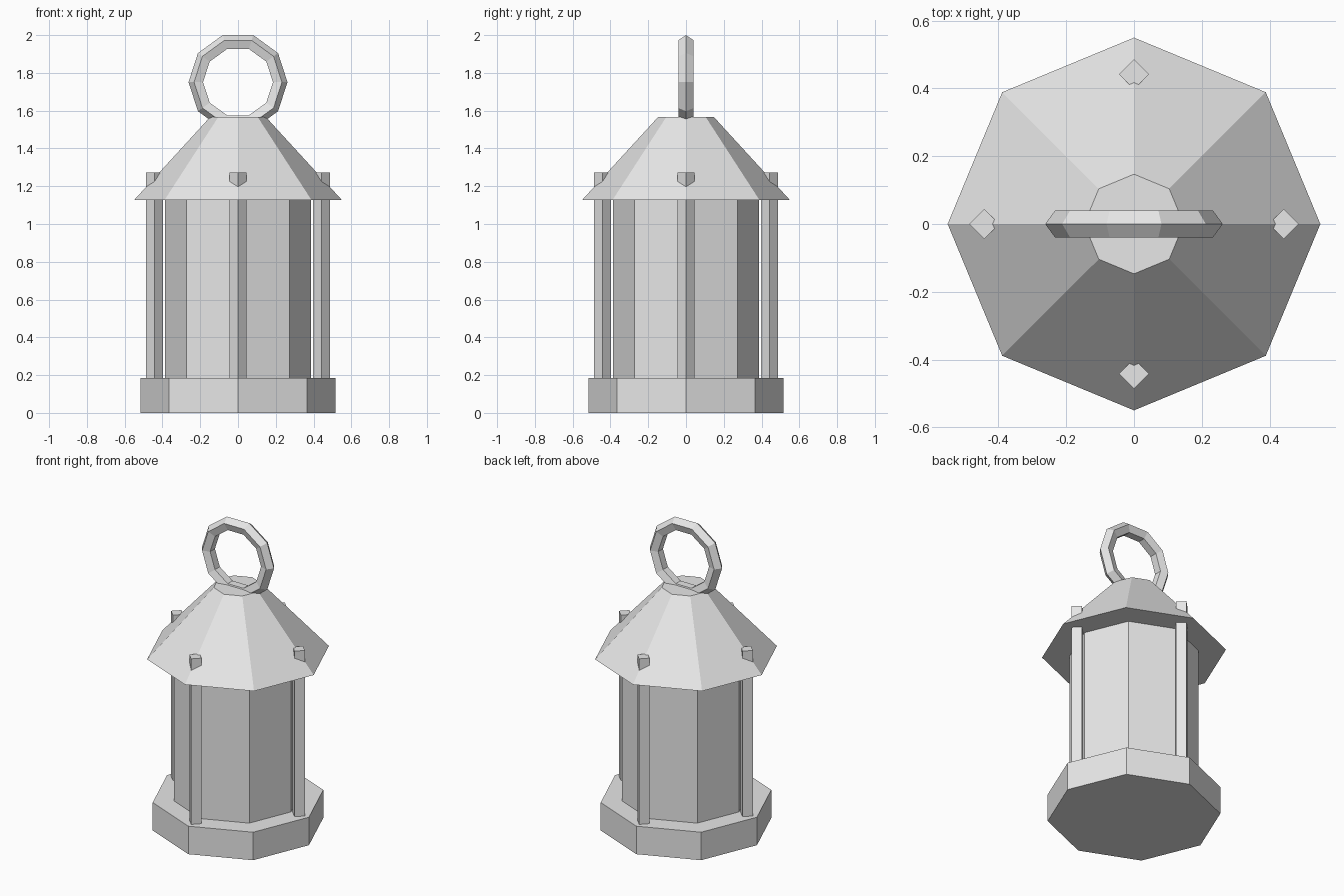
import bpy
import bmesh
import math
from mathutils import Matrix

if "Cube" in bpy.data.objects:
    bpy.data.objects.remove(bpy.data.objects["Cube"])

metal = bpy.data.materials.new("light_grey")
metal.diffuse_color = (0.8, 0.8, 0.8, 1.0)
metal.use_nodes = True
metal.node_tree.nodes["Principled BSDF"].inputs["Base Color"].default_value = metal.diffuse_color


def finish(name, bm):
    bmesh.ops.recalc_face_normals(bm, faces=bm.faces)
    mesh = bpy.data.meshes.new(name)
    bm.to_mesh(mesh)
    bm.free()
    mesh.materials.append(metal)
    obj = bpy.data.objects.new(name, mesh)
    bpy.context.collection.objects.link(obj)
    return obj


def prism(name, sides, r_bottom, r_top, z0, z1, x=0.0, y=0.0):
    """Capped prism or frustum with its corners on the axes."""
    bm = bmesh.new()
    rings = []
    for r, z in ((r_bottom, z0), (r_top, z1)):
        rings.append([bm.verts.new((x + r * math.cos(math.tau * i / sides),
                                    y + r * math.sin(math.tau * i / sides), z))
                      for i in range(sides)])
    low, high = rings
    for i in range(sides):
        j = (i + 1) % sides
        bm.faces.new((low[i], low[j], high[j], high[i]))
    bm.faces.new(low[::-1])
    bm.faces.new(high)
    return finish(name, bm)


def torus(name, major, minor, segments, sides, centre_z):
    """Faceted upright ring in the XZ plane."""
    bm = bmesh.new()
    loops = []
    for i in range(segments):
        a = math.tau * i / segments
        loop = []
        for k in range(sides):
            b = math.tau * k / sides
            r = major + minor * math.cos(b)
            loop.append(bm.verts.new((r * math.cos(a), minor * math.sin(b),
                                      centre_z + r * math.sin(a))))
        loops.append(loop)
    for i in range(segments):
        p, q = loops[i], loops[(i + 1) % segments]
        for k in range(sides):
            m = (k + 1) % sides
            bm.faces.new((p[k], p[m], q[m], q[k]))
    return finish(name, bm)


# Octagonal base, lamp body and tapered roof
prism("base", 8, 0.516, 0.516, 0.0, 0.184)
prism("lamp_body", 8, 0.386, 0.386, 0.184, 1.13)
prism("roof", 8, 0.55, 0.147, 1.127, 1.567)

# Four square posts that poke through the roof
for n in range(4):
    angle = math.tau * n / 4
    prism(f"post_{n + 1}", 4, 0.044, 0.044, 0.18, 1.272,
          0.442 * math.cos(angle), 0.442 * math.sin(angle))

# Carrying ring
torus("carry_ring", 0.2195, 0.0425, 10, 5, 1.751)
